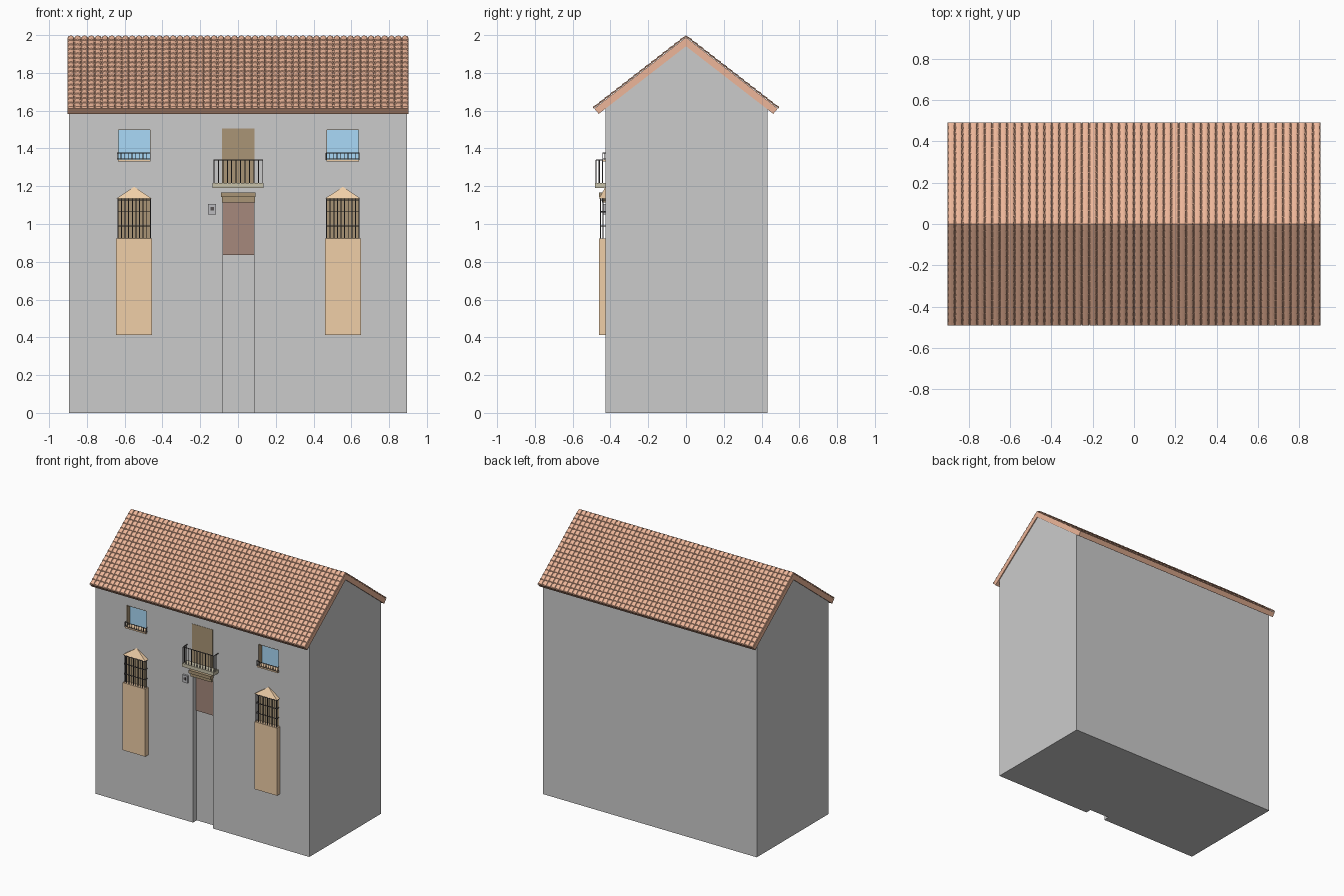
import bpy, bmesh, math
from mathutils import Vector

if "Cube" in bpy.data.objects:
    bpy.data.objects.remove(bpy.data.objects["Cube"])

FRONT, BACK = -0.425, 0.432
SLOPE = 0.775
RIDGE = 1.988


def material(name, rgb):
    m = bpy.data.materials.new(name)
    m.diffuse_color = (*rgb, 1)
    m.use_nodes = True
    m.node_tree.nodes["Principled BSDF"].inputs["Base Color"].default_value = m.diffuse_color
    return m


TILE = material("terracotta", (0.85, 0.47, 0.32))
TAN = material("tan_plaster", (0.87, 0.62, 0.39))
WOOD = material("dark_wood", (0.40, 0.30, 0.18))
DOOR = material("door_brown", (0.38, 0.25, 0.20))
IRON = material("iron", (0.10, 0.09, 0.09))
GLASS = material("blue_glass", (0.40, 0.70, 0.94))
STONE = material("khaki_stone", (0.58, 0.54, 0.40))
METAL = material("dull_metal", (0.50, 0.50, 0.52))


def finish(name, bm, mat=None):
    bmesh.ops.recalc_face_normals(bm, faces=bm.faces)
    me = bpy.data.meshes.new(name)
    bm.to_mesh(me)
    bm.free()
    ob = bpy.data.objects.new(name, me)
    bpy.context.collection.objects.link(ob)
    if mat:
        me.materials.append(mat)
    return ob


def boxes(name, extents, mat=None):
    bm = bmesh.new()
    for x0, x1, y0, y1, z0, z1 in extents:
        vs = bmesh.ops.create_cube(bm, size=1)["verts"]
        for v in vs:
            v.co = ((x0 + x1) / 2 + v.co.x * (x1 - x0),
                    (y0 + y1) / 2 + v.co.y * (y1 - y0),
                    (z0 + z1) / 2 + v.co.z * (z1 - z0))
    return finish(name, bm, mat)


def rods(name, segments, r, mat):
    bm = bmesh.new()
    for a, b in segments:
        a, b = Vector(a), Vector(b)
        vs = bmesh.ops.create_cone(bm, cap_ends=True, segments=6, radius1=r,
                                   radius2=r, depth=(b - a).length)["verts"]
        rot = Vector((0, 0, 1)).rotation_difference(b - a).to_matrix()
        for v in vs:
            v.co = rot @ v.co + (a + b) / 2
    return finish(name, bm, mat)


def extrude_x(name, profile, x0, x1, mat=None):
    bm = bmesh.new()
    face = bm.faces.new([bm.verts.new((x0, y, z)) for y, z in profile])
    geo = bmesh.ops.extrude_face_region(bm, geom=[face])["geom"]
    bmesh.ops.translate(bm, vec=(x1 - x0, 0, 0),
                        verts=[g for g in geo if isinstance(g, bmesh.types.BMVert)])
    return finish(name, bm, mat)


def cage(name, x0, x1, y, z0, z1, bars, rails, r, side=1):
    # vertical bars on the front, returns to the wall at both ends, horizontal rails
    seg = []
    for i in range(bars):
        x = x0 + (x1 - x0) * i / (bars - 1)
        seg.append(((x, y, z0), (x, y, z1)))
    for x in (x0, x1):
        for k in range(1, side + 1):
            ys = y + (FRONT - y) * k / (side + 1)
            seg.append(((x, ys, z0), (x, ys, z1)))
    for z in rails:
        seg += [((x0, y, z), (x1, y, z)), ((x0, y, z), (x0, FRONT, z)),
                ((x1, y, z), (x1, FRONT, z))]
    return rods(name, seg, r, IRON)


# walls with gable ends
def under(y):
    return 1.945 - SLOPE * abs(y)


walls = extrude_x("walls", [(FRONT, 0), (BACK, 0), (BACK, under(BACK)), (0, 1.945),
                            (FRONT, under(FRONT))], -0.896, 0.896)

# recesses for the doorway and upper windows
REC = FRONT + 0.045
WINDOWS = {"left": -0.55, "right": 0.555}
cut = [(-0.08, 0.086, -0.6, REC, -0.1, 1.12)]
cut += [(c - 0.086, c + 0.086, -0.6, REC, 1.335, 1.50) for c in WINDOWS.values()]
cutter = boxes("recess_cutter", cut)
cutter.hide_render = True
cutter.display_type = 'WIRE'
mod = walls.modifiers.new("recesses", 'BOOLEAN')
mod.object = cutter
mod.operation = 'DIFFERENCE'
mod.solver = 'EXACT'
bpy.context.view_layer.objects.active = walls
bpy.ops.object.modifier_apply(modifier=mod.name)
bpy.data.objects.remove(cutter)

# roof slab, eaves cut square to the slope
ye, yi = 0.486, 0.462
ze = RIDGE - SLOPE * ye
zi = 1.941 - SLOPE * yi
extrude_x("roof_slab", [(0, RIDGE), (ye, ze), (yi, zi), (0, 1.941), (-yi, zi), (-ye, ze)],
          -0.903, 0.903, TILE)

# barrel tiles: one tapered tile, arrayed along the roof and down the slope, mirrored
COLS, ROWS = 50, 16
pitch, step = 1.806 / COLS, 0.490 / ROWS
bm = bmesh.new()
rings = []
for y, half, h, lift in ((0, pitch * 0.42, 0.007, 0.0), (step * 1.05, pitch * 0.5, 0.009, 0.003)):
    ring = []
    for i in range(7):
        a = math.pi * i / 6
        up = lift + h * math.sin(a)
        ring.append(bm.verts.new((-0.903 + pitch / 2 + half * math.cos(a), y,
                                  RIDGE + 0.001 - SLOPE * y + up * 1.2)))
    rings.append(ring)
for i in range(6):
    bm.faces.new((rings[0][i], rings[0][i + 1], rings[1][i + 1], rings[1][i]))
for ring in rings:
    bm.faces.new(ring)
tiles = finish("roof_tiles", bm, TILE)
for label, count, off in (("columns", COLS, (pitch, 0, 0)),
                          ("rows", ROWS, (0, step, -SLOPE * step))):
    arr = tiles.modifiers.new(label, 'ARRAY')
    arr.count = count
    arr.use_relative_offset = False
    arr.use_constant_offset = True
    arr.constant_offset_displace = off
mir = tiles.modifiers.new("front_slope", 'MIRROR')
mir.use_axis = (False, True, False)
mir.use_mirror_merge = False

# entrance door panel and stepped lintel
boxes("entrance_door", [(-0.08, 0.086, REC - 0.008, REC + 0.005, 0.835, 1.12)], DOOR)
boxes("door_lintel", [(-0.086, 0.089, FRONT - 0.02, FRONT + 0.01, 1.115, 1.142),
                      (-0.091, 0.093, FRONT - 0.035, FRONT + 0.01, 1.142, 1.166)], WOOD)

# balcony
boxes("balcony_door", [(-0.086, 0.087, FRONT - 0.002, FRONT + 0.01, 1.20, 1.506)], WOOD)
boxes("balcony_floor", [(-0.134, 0.134, -0.482, FRONT + 0.01, 1.19, 1.216)], STONE)
cage("balcony_railing", -0.127, 0.131, -0.476, 1.21, 1.338, 12, (1.338,), 0.003, 2)

# letter box beside the door
boxes("letter_box", [(-0.158, -0.117, FRONT - 0.015, FRONT + 0.005, 1.05, 1.105)], METAL)
boxes("letter_box_flap", [(-0.145, -0.128, FRONT - 0.018, FRONT - 0.014, 1.072, 1.09)], IRON)

for side, c in WINDOWS.items():
    # upper window: pane, thin wooden lining, sill and low railing
    a, b = c - 0.086, c + 0.086
    boxes(side + "_upper_pane", [(a, b, REC - 0.008, REC + 0.004, 1.335, 1.50)], GLASS)
    t = 0.003
    boxes(side + "_upper_lining", [(a, a + t, FRONT - 0.001, REC, 1.335, 1.50),
                                   (b - t, b, FRONT - 0.001, REC, 1.335, 1.50),
                                   (a, b, FRONT - 0.001, REC, 1.50 - t, 1.50)], WOOD)
    boxes(side + "_upper_sill", [(a, b, FRONT - 0.018, REC, 1.332, 1.342)], TAN)
    cage(side + "_upper_railing", a - 0.003, b, FRONT - 0.016, 1.34, 1.377, 10,
         (1.345, 1.376), 0.002)

    # lower window: pedestal, dark shutter, iron grille and half-pyramid hood
    boxes(side + "_pedestal", [(c - 0.095, c + 0.095, -0.461, FRONT + 0.01, 0.412, 0.924)], TAN)
    boxes(side + "_lower_shutter", [(a, b, FRONT - 0.002, FRONT + 0.01, 0.92, 1.14)], WOOD)
    cage(side + "_grille", a, b, -0.453, 0.92, 1.136, 10, (0.99, 1.065, 1.128), 0.0028)
    bm = bmesh.new()
    base = [bm.verts.new(p) for p in ((c - 0.094, -0.461, 1.135), (c + 0.094, -0.461, 1.135),
                                      (c + 0.094, FRONT + 0.003, 1.135),
                                      (c - 0.094, FRONT + 0.003, 1.135))]
    apex = bm.verts.new((c, FRONT - 0.001, 1.197))
    bm.faces.new(base)
    for i in range(4):
        bm.faces.new((base[i], base[(i + 1) % 4], apex))
    finish(side + "_hood", bm, TAN)
